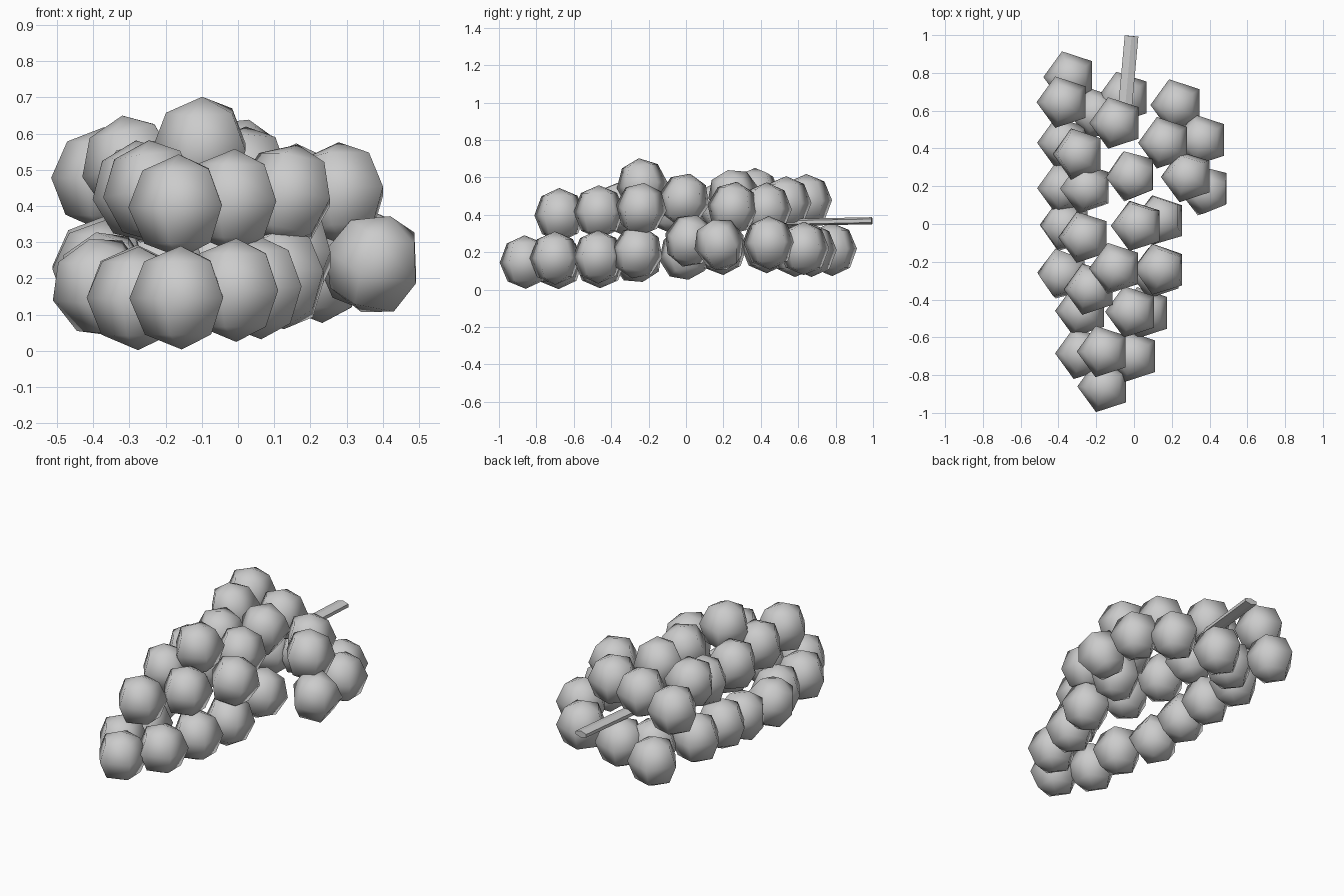
import bpy
import random
from mathutils import Vector, Euler
from math import pi

random.seed(7)

default_cube = bpy.data.objects.get("Cube")
if default_cube:
    bpy.data.objects.remove(default_cube, do_unlink=True)


def make_material(name, colour):
    material = bpy.data.materials.new(name)
    material.use_nodes = True
    material.diffuse_color = colour
    shader = material.node_tree.nodes["Principled BSDF"]
    shader.inputs["Base Color"].default_value = colour
    return material


grey = make_material("plain grey", (0.6, 0.6, 0.6, 1))
GRAPE_RADIUS = 0.143


def finish(part, name):
    part.name = name
    part.data.materials.append(grey)
    bpy.ops.object.shade_smooth()


def add_grape(name, x, y, z):
    # Five-sided sphere; the grapes in the middle of the bunch lean more
    lean = 0.3 if abs(y) < 0.4 else 0.03
    tilt = Euler((random.uniform(-lean, lean), random.uniform(-lean, lean), pi / 2))
    bpy.ops.mesh.primitive_uv_sphere_add(
        segments=5, ring_count=4, radius=GRAPE_RADIUS,
        location=(x, y, z), rotation=tilt)
    finish(bpy.context.object, name)


# Lower layer: a ring of grapes resting on the ground
lower_layer = [
    (-.157, -.86, .147), (-.275, -.685, .145), (-.005, -.7, .168),
    (-.275, -.46, .15), (.06, -.47, .175), (-.373, -.265, .175),
    (.12, -.26, .2), (-.36, -.01, .19), (.14, .02, .26),
    (-.37, .19, .22), (.38, .18, .24), (-.37, .43, .23),
    (.36, .445, .25), (-.2, .585, .21), (.23, .63, .22),
    (-.05, .67, .21), (-.337, .778, .215),
]

# Upper layer: grapes stacked on top
upper_layer = [
    (-.16, -.675, .4), (-.01, -.465, .415), (-.23, -.345, .44),
    (-.095, -.235, .56), (.14, -.24, .43), (-.26, -.07, .44),
    (.02, -.01, .48), (-.25, .19, .44), (-.01, .255, .505),
    (.285, .25, .435), (-.29, .37, .51), (.165, .43, .43),
    (-.093, .535, .463), (-.373, .645, .475),
]

for layer, grapes in (("lower", lower_layer), ("upper", upper_layer)):
    for number, place in enumerate(grapes, 1):
        add_grape(f"{layer}_grape_{number}", *place)

# Flattened stem leaving the back of the bunch
inner_end = Vector((-.058, .5, .358))
outer_end = Vector((-.013, .995, .368))
direction = outer_end - inner_end
bpy.ops.mesh.primitive_cylinder_add(
    vertices=6, radius=0.042, depth=direction.length,
    location=(inner_end + outer_end) / 2)
stem = bpy.context.object
stem.rotation_euler = direction.to_track_quat("Z", "Y").to_euler()
stem.scale.y = 0.45
finish(stem, "stem")
bpy.ops.object.shade_smooth_by_angle()
